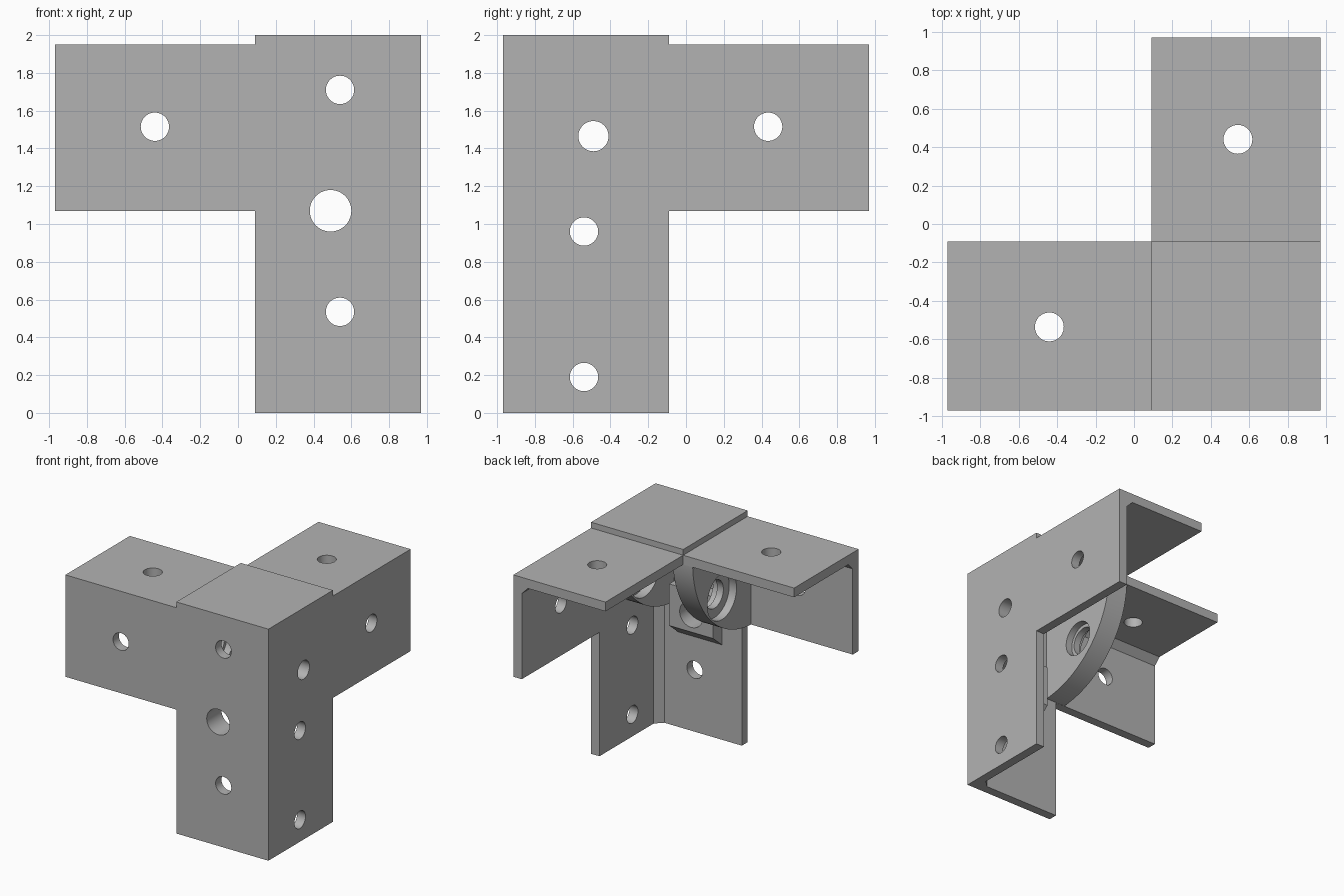
import bpy, bmesh, math
from mathutils import Vector

cube = bpy.data.objects.get("Cube")
if cube:
    bpy.data.objects.remove(cube, do_unlink=True)

mat = bpy.data.materials.new("grey_plastic")
mat.use_nodes = True
GREY = (0.45, 0.45, 0.45, 1)
mat.diffuse_color = GREY
mat.node_tree.nodes["Principled BSDF"].inputs["Base Color"].default_value = GREY

E, I = 0.97, 0.09        # outer and inner extents of the arms
T, C = 0.08, 0.06        # plate thickness, inner corner chamfer
TOP, LOW = 1.95, 1.07    # top and bottom of the horizontal arms


def prism(name, outline, axis, start, end):
    """Extrude a 2D outline along an axis; outline uses the other two axes in order."""
    bm = bmesh.new()

    def place(p):
        c = list(p)
        c.insert(axis, start)
        return c
    face = bm.faces.new([bm.verts.new(place(p)) for p in outline])
    out = bmesh.ops.extrude_face_region(bm, geom=[face])
    move = Vector((0, 0, 0))
    move[axis] = end - start
    bmesh.ops.translate(bm, vec=move, verts=[v for v in out["geom"] if isinstance(v, bmesh.types.BMVert)])
    bmesh.ops.recalc_face_normals(bm, faces=bm.faces)
    mesh = bpy.data.meshes.new(name)
    bm.to_mesh(mesh)
    bm.free()
    obj = bpy.data.objects.new(name, mesh)
    bpy.context.collection.objects.link(obj)
    mesh.materials.append(mat)
    return obj


def angle(a, b, da, db, size):
    """L outline with its outer corner at (a, b), legs running along da and db."""
    pts = [(0, 0), (size, 0), (size, T), (T + C, T), (T, T + C), (T, size), (0, size)]
    return [(a + da * u, b + db * v) for u, v in pts]


def circle(a, b, r, n=48):
    return [(a + r * math.cos(2 * math.pi * k / n), b + r * math.sin(2 * math.pi * k / n)) for k in range(n)]


def combine(target, other, operation):
    mod = target.modifiers.new(operation.lower(), "BOOLEAN")
    mod.operation, mod.solver, mod.object = operation, "EXACT", other
    bpy.context.view_layer.objects.active = target
    bpy.ops.object.modifier_apply(modifier=mod.name)
    bpy.data.objects.remove(other, do_unlink=True)


def drill(target, axis, a, b, r, start, end):
    cutter = prism("hole_cutter", circle(a, b, r), axis, start, end)
    cutter.hide_render = True
    combine(target, cutter, "DIFFERENCE")


# Three angle-section arms and the raised corner cap
W = E - I
bracket = prism("corner_bracket", angle(E, -E, -1, 1, W), 2, 0, TOP - T)
cap = prism("cap", [(I, -E), (E, -E), (E, -I), (I, -I)], 2, TOP - T, 2)
side_arm = prism("side_arm", angle(-E, TOP, 1, -1, W), 0, -E, I)
back_arm = prism("back_arm", angle(E, TOP, -1, -1, W), 1, -I, E)
for part in (cap, side_arm, back_arm):
    combine(bracket, part, "UNION")

# Two parallel quarter-round webs with bearing seats
R = 0.84
quarter = [(-0.93, 1.91)] + [
    (-0.93 + R * math.cos(t), 1.91 - R * math.sin(t))
    for t in [math.pi / 2 * k / 32 for k in range(33)]]
SEAT = (-0.49, 1.465)
outer_web = prism("outer_web", quarter, 0, 0, 0.19)
drill(outer_web, 0, *SEAT, 0.12, -1, 1)
drill(outer_web, 0, *SEAT, 0.2, -0.1, 0.07)
drill(outer_web, 0, *SEAT, 0.15, 0.13, 0.3)
inner_web = prism("inner_web", quarter, 0, 0.74, 0.93)
drill(inner_web, 0, *SEAT, 0.08, 0.5, 1.2)
drill(inner_web, 0, *SEAT, 0.2, 0.5, 0.82)

# Boss behind the front plate with a sloped underside
boss = prism("front_boss", [(-0.93, 0.82), (-0.89, 0.82), (-0.77, 0.92), (-0.77, 1.28), (-0.93, 1.28)],
             0, 0.28, 0.7)
drill(boss, 1, 0.49, LOW, 0.11, -1.2, 0)

# Screw holes through the plates: axis, position, radius, depth range
FRONT, SIDE, ROOF = (-1.1, -0.8), (0.85, 1.1), (1.8, 2.1)
S = 0.075
for axis, a, b, r, span in [
        (1, 0.54, 1.71, S, FRONT), (1, 0.54, 0.535, S, FRONT),
        (1, 0.49, LOW, 0.11, FRONT), (1, -0.44, 1.515, S, FRONT),
        (0, *SEAT, 0.08, SIDE), (0, -0.54, 0.96, S, SIDE),
        (0, -0.54, 0.19, S, SIDE), (0, 0.435, 1.515, S, SIDE),
        (2, 0.54, 0.44, S, ROOF), (2, -0.44, -0.535, S, ROOF)]:
    drill(bracket, axis, a, b, r, *span)

# Smooth the round surfaces only
for obj in (bracket, outer_web, inner_web, boss):
    bpy.ops.object.select_all(action="DESELECT")
    obj.select_set(True)
    bpy.context.view_layer.objects.active = obj
    bpy.ops.object.shade_smooth_by_angle(angle=math.radians(30))
